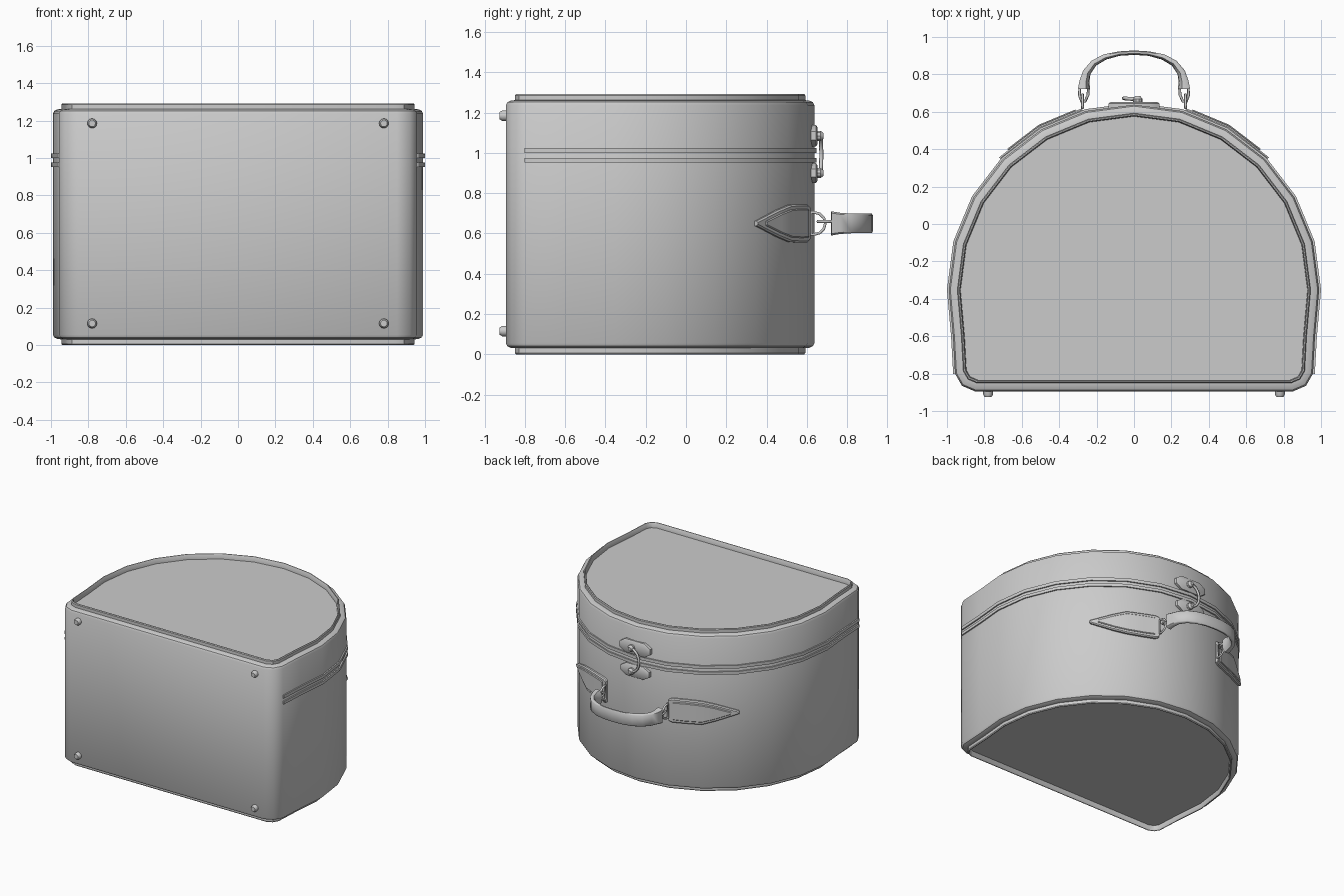
import bpy, bmesh
from math import sin, cos, radians, pi
from mathutils import Vector

if "Cube" in bpy.data.objects:
    bpy.data.objects.remove(bpy.data.objects["Cube"])

R, CY = 0.99, -0.352          # round part of the case outline


def finish(name, bm, angle=35):
    bmesh.ops.recalc_face_normals(bm, faces=bm.faces)
    me = bpy.data.meshes.new(name)
    bm.to_mesh(me)
    bm.free()
    ob = bpy.data.objects.new(name, me)
    bpy.context.collection.objects.link(ob)
    bpy.ops.object.select_all(action='DESELECT')
    bpy.context.view_layer.objects.active = ob
    ob.select_set(True)
    bpy.ops.object.shade_smooth_by_angle(angle=radians(angle))
    return ob


def loft(name, rings, angle=35):
    """Skin closed rings of points and cap both ends."""
    bm = bmesh.new()
    vs = [[bm.verts.new(p) for p in r] for r in rings]
    for a, b in zip(vs, vs[1:]):
        n = len(a)
        for i in range(n):
            bm.faces.new((a[i], a[(i + 1) % n], b[(i + 1) % n], b[i]))
    bm.faces.new(vs[0])
    bm.faces.new(vs[-1])
    return finish(name, bm, angle)


def wire(name, pts, r, cyclic=False):
    cu = bpy.data.curves.new(name, 'CURVE')
    cu.dimensions = '3D'
    cu.bevel_depth = r
    cu.bevel_resolution = 1
    cu.use_fill_caps = True
    sp = cu.splines.new('POLY')
    sp.points.add(len(pts) - 1)
    for p, q in zip(sp.points, pts):
        p.co = (*q, 1)
    sp.use_cyclic_u = cyclic
    ob = bpy.data.objects.new(name, cu)
    bpy.context.collection.objects.link(ob)
    return ob


def inset(pts, d):
    """Mitred inward offset of a counter-clockwise outline."""
    out = []
    for i, p in enumerate(pts):
        e1 = (p - pts[i - 1]).normalized()
        e2 = (pts[(i + 1) % len(pts)] - p).normalized()
        n1, n2 = Vector((-e1.y, e1.x)), Vector((-e2.y, e2.x))
        out.append(p + (n1 + n2) * (d / (1 + n1.dot(n2))))
    return out


def on_case(deg, off):
    """Point on the curved wall, deg measured from +y towards +x."""
    rad = R * cos(radians(7.5)) / cos(radians(deg % 15 - 7.5)) + off
    return rad * sin(radians(deg)), CY + rad * cos(radians(deg))


# Case outline: flat front with cut corners, round back
low = [(0.85, -0.895), (0.92, -0.865), (0.957, -0.80), (0.968, -0.6)]
arc = [(R * cos(radians(a)), CY + R * sin(radians(a))) for a in range(0, 181, 15)]
outline = [Vector(p) for p in low + arc + [(-x, y) for x, y in reversed(low)]]

# Case body with stepped rims and recessed end panels
half = [(0.062, 0.04), (0.060, 0.006), (0.056, 0.0), (0.050, 0.0), (0.045, 0.006),
        (0.045, 0.03), (0.025, 0.032), (0.008, 0.04), (0.0, 0.055)]
profile = half + [(d, 1.292 - z) for d, z in reversed(half)]
loft("case_body", [[(p.x, p.y, z) for p in inset(outline, d)] for d, z in profile])

# Two metal bands along the lid seam
for nm, z0, z1 in (("lid_band", 1.0, 1.025), ("base_band", 0.953, 0.976)):
    inner, outer = inset(outline, 0.01)[2:-2], inset(outline, -0.01)[2:-2]
    loft(nm, [[(a.x, a.y, z0), (b.x, b.y, z0), (b.x, b.y, z1), (a.x, a.y, z1)]
              for a, b in zip(inner, outer)])

# Four feet on the flat front
for sx in (-1, 1):
    for z in (0.115, 1.185):
        loft("foot_stud", [[(sx * 0.78 + r * cos(i * pi / 6), y, z + r * sin(i * pi / 6))
                            for i in range(12)]
                           for r, y in ((0.026, -0.88), (0.026, -0.912), (0.018, -0.926))])

for s in (-1, 1):
    # Pointed leather tab wrapped on the wall, with raised centre
    for nm, stations, o0, o1, ch in (
            ("handle_tab", ((16, .085), (17.5, .095), (23, .095), (30, .092), (36, .065), (45.5, .012)), -0.01, 0.022, 0.008),
            ("tab_panel", ((18, .07), (23, .072), (30, .069), (35, .048), (42, .01)), 0.0, 0.029, 0.005)):
        rings = []
        for deg, h in stations:
            sec = ((o0, -h), (o1 - ch, -h), (o1, -h + ch), (o1, h - ch), (o1 - ch, h), (o0, h))
            rings.append([(s * on_case(deg, o)[0], on_case(deg, o)[1], 0.65 + v) for o, v in sec])
        loft(nm, rings)
    # D-ring and link
    dring = [(s * 0.275, 0.62, 0.595), (s * 0.275, 0.62, 0.705)]
    dring += [(s * 0.275, 0.635 + 0.057 * cos(a), 0.65 + 0.055 * sin(a))
              for a in [radians(t) for t in range(90, -91, -30)]]
    wire("d_ring", dring, 0.008, True)
    wire("handle_link", [(s * x, y, 0.66) for x, y in
                         ((0.245, 0.735), (0.29, 0.735), (0.292, 0.69), (0.28, 0.655),
                          (0.262, 0.655), (0.246, 0.69))], 0.008, True)

# Carrying handle: flat rounded strap flaring at both ends
path = [(0.267, 0.722, 0.033, 0.06), (0.265, 0.76, 0.027, 0.053), (0.253, 0.81, 0.022, 0.049),
        (0.215, 0.86, 0.018, 0.048), (0.155, 0.893, 0.015, 0.048), (0.08, 0.911, 0.012, 0.048),
        (0.0, 0.916, 0.012, 0.048)]
path += [(-x, y, t, h) for x, y, t, h in reversed(path[:-1])]
rings = []
for i, (x, y, t, h) in enumerate(path):
    a, b = path[max(i - 1, 0)], path[min(i + 1, len(path) - 1)]
    d = Vector((b[0] - a[0], b[1] - a[1])).normalized()
    n = Vector((d.y, -d.x))
    sec = ((-1, -.85), (-.6, -1), (.3, -1), (.85, -.6), (1, 0), (.85, .6), (.3, 1), (-.6, 1), (-1, .85))
    rings.append([(x - n.x * u * t, y - n.y * u * t, 0.65 + v * h) for u, v in sec])
loft("carry_handle", rings, 50)

# Latch: two octagonal plates, knobs and a curved hook
for nm, z, w, h in (("latch_plate_upper", 1.085, 0.135, 0.054), ("latch_plate_lower", 0.9, 0.125, 0.05)):
    rings = []
    for y, k in ((0.612, 0), (0.645, 0), (0.652, 0.01)):
        a, b = w - k, h - k
        c, e = a - 0.05, b * 0.4
        rings.append([(a, y, z - e), (a, y, z + e), (c, y, z + b), (-c, y, z + b),
                      (-a, y, z + e), (-a, y, z - e), (-c, y, z - b), (c, y, z - b)])
    loft(nm, [[(x, y, zz) for x, y, zz in r] for r in rings])
    loft("latch_knob", [[(0.02 + r * cos(i * pi / 5), y, z + r * sin(i * pi / 5)) for i in range(10)]
                        for r, y in ((0.026, 0.645), (0.026, 0.668), (0.014, 0.684))])
wire("latch_hook", [(0.02 - 0.075 * sin(t), 0.666 + 0.006 * sin(t), 0.9925 + 0.093 * cos(t))
                    for t in [radians(k) for k in range(0, 181, 18)]], 0.010)
